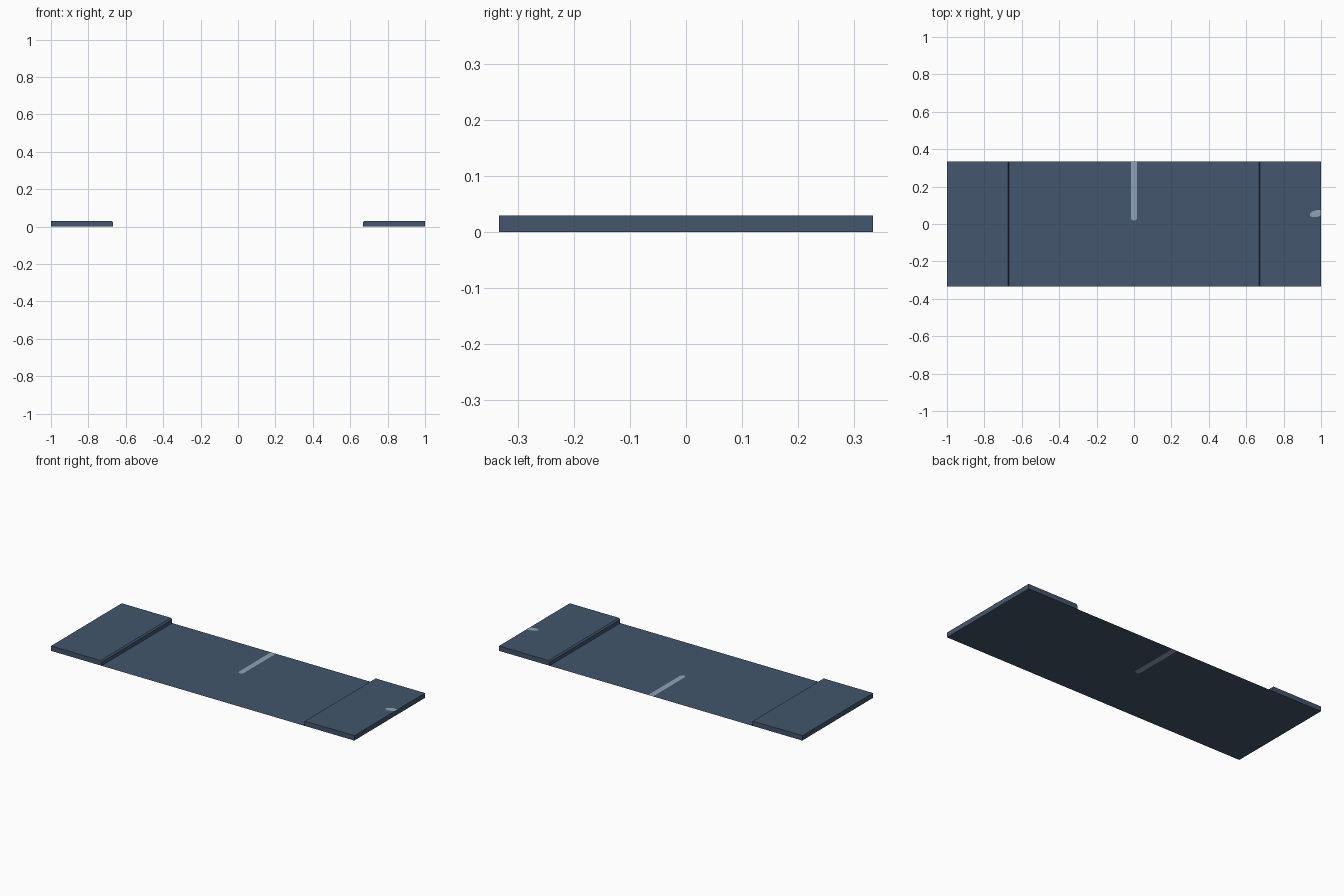
import bpy, bmesh, math

if "Cube" in bpy.data.objects:
    bpy.data.objects.remove(bpy.data.objects["Cube"])

HALF_Y = 0.333   # half depth of the board
INNER = 0.667    # inner edge of the raised ends
TOP = 0.029      # height of the raised ends


def material(name, rgb):
    m = bpy.data.materials.new(name)
    m.diffuse_color = (*rgb, 1)
    m.use_nodes = True
    m.node_tree.nodes["Principled BSDF"].inputs["Base Color"].default_value = m.diffuse_color
    return m


slate = material("slate blue", (0.056, 0.093, 0.150))
pale = material("pale blue grey", (0.275, 0.370, 0.485))


def make(name, bm, *mats):
    me = bpy.data.meshes.new(name)
    bm.to_mesh(me)
    bm.free()
    for m in mats:
        me.materials.append(m)
    ob = bpy.data.objects.new(name, me)
    bpy.context.collection.objects.link(ob)
    return ob


# thin middle sheet with a round-ended stripe cut into it from the back edge
bm = bmesh.new()
r, tip = 0.016, 0.018
arc = [bm.verts.new((r * math.cos(a), tip + r + r * math.sin(a), 0))
       for a in (math.pi + math.pi * i / 10 for i in range(11))]
left = bm.verts.new((-r, HALF_Y, 0))
right = bm.verts.new((r, HALF_Y, 0))
corners = [bm.verts.new((x, y, 0)) for x, y in
           ((-INNER, HALF_Y), (-INNER, -HALF_Y), (INNER, -HALF_Y), (INNER, HALF_Y))]
# split the sheet below the stripe tip so both halves stay simple
low = arc[5]
mid_front = bm.verts.new((0, -HALF_Y, 0))
bm.faces.new([left, corners[0], corners[1], mid_front] + arc[5::-1])
bm.faces.new([mid_front, corners[2], corners[3], right] + arc[:4:-1])
stripe = bm.faces.new([left] + arc + [right])
stripe.material_index = 1
make("middle_sheet", bm, slate, pale)

# raised ends with a small chamfer on the upper inner edge
c = 0.008
profile = [(INNER, 0), (1, 0), (1, TOP), (INNER + c, TOP), (INNER, TOP - c)]
for side, name in ((-1, "left_end_slab"), (1, "right_end_slab")):
    bm = bmesh.new()
    f = bm.faces.new([bm.verts.new((side * x, -HALF_Y, z)) for x, z in profile])
    ext = bmesh.ops.extrude_face_region(bm, geom=[f])
    bmesh.ops.translate(bm, vec=(0, 2 * HALF_Y, 0),
                        verts=[v for v in ext["geom"] if isinstance(v, bmesh.types.BMVert)])
    bmesh.ops.recalc_face_normals(bm, faces=bm.faces)
    make(name, bm, slate)

# tilted oval mark on the right slab, trimmed at the outer edge
bm = bmesh.new()
tilt = math.radians(15)
points = []
for i in range(24):
    a = 2 * math.pi * i / 24
    u, v = 0.037 * math.cos(a), 0.018 * math.sin(a)
    points.append((0.976 + u * math.cos(tilt) - v * math.sin(tilt),
                   0.056 + u * math.sin(tilt) + v * math.cos(tilt), TOP + 0.001))
bm.faces.new([bm.verts.new(p) for p in points])
bmesh.ops.bisect_plane(bm, geom=bm.verts[:] + bm.edges[:] + bm.faces[:],
                       plane_co=(1, 0, 0), plane_no=(1, 0, 0), clear_outer=True)
make("oval_mark", bm, pale)
